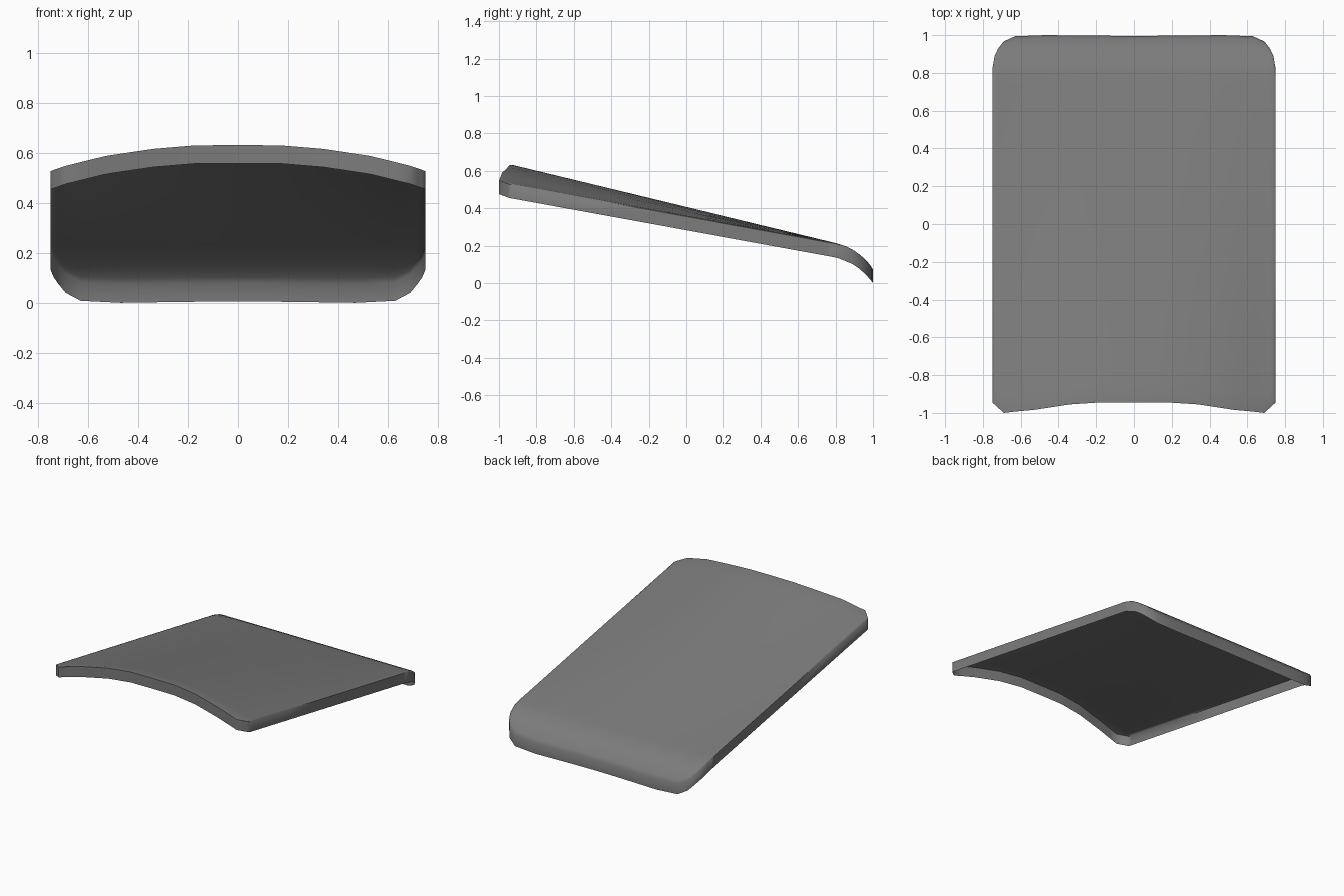
import bpy, bmesh

if "Cube" in bpy.data.objects:
    bpy.data.objects.remove(bpy.data.objects["Cube"])

# Half-outline and height profiles, read as (position, value)
FRONT = [(0, -.944), (.17, -.944), (.34, -.955), (.53, -.984), (.64, -.994),
         (.69, -1), (.72, -.972), (.75, -.945)]
BACK = [(0, .996), (.2, .997), (.47, 1), (.63, .994), (.705, .96), (.738, .89), (.75, .82)]
SPINE = [(-1, .649), (.8, .214), (.85, .199), (.89, .179), (.93, .152), (.96, .124),
         (.985, .097), (1, .077)]
EDGE = [(-1, .542), (.8, .214)] + SPINE[2:]
CROWN = [(0, 0), (.17, .01), (.34, .17), (.53, .5), (.69, .9), (.75, 1)]
DEPTH = .073
EASE = .004


def lerp_table(table, p):
    for (a, va), (b, vb) in zip(table, table[1:]):
        if p <= b:
            return va + (vb - va) * (p - a) / (b - a)
    return table[-1][1]


def height(x, y):
    f = lerp_table(CROWN, abs(x))
    return lerp_table(SPINE, y) * (1 - f) + lerp_table(EDGE, y) * f


# Crowned top sheet as a grid that follows the outline
half = [.17, .34, .47, .53, .63, .69, .72, .738, .75]
xs = [-x for x in reversed(half)] + [0] + half
ts = [0, .012, .05, .25, .5, .75, .87, .9, .922, .945, .965, .98, .992, 1]
bm = bmesh.new()
rows = []
for t in ts:
    row = []
    for x in xs:
        y = lerp_table(FRONT, abs(x)) * (1 - t) + lerp_table(BACK, abs(x)) * t
        row.append(bm.verts.new((x, y, height(x, y))))
    rows.append(row)
for r0, r1 in zip(rows, rows[1:]):
    for i in range(len(xs) - 1):
        bm.faces.new((r0[i], r0[i + 1], r1[i + 1], r1[i]))

# Open skirt dropped from the rim, with the rim eased slightly
rim = [e for e in bm.edges if e.is_boundary]
rim_verts = {v for e in rim for v in e.verts}
new = bmesh.ops.extrude_edge_only(bm, edges=rim)["geom"]
for v in new:
    if isinstance(v, bmesh.types.BMVert):
        v.co.z -= DEPTH + EASE
for v in rim_verts:
    v.co.z -= EASE
bmesh.ops.recalc_face_normals(bm, faces=bm.faces)
bm.normal_update()
if sum(f.normal.z for f in bm.faces) < 0:
    bmesh.ops.reverse_faces(bm, faces=bm.faces)

mesh = bpy.data.meshes.new("curved_panel")
bm.to_mesh(mesh)
bm.free()
panel = bpy.data.objects.new("curved_panel", mesh)
bpy.context.collection.objects.link(panel)

# Dark grey finish and soft shading around the corners
mat = bpy.data.materials.new("dark_grey")
mat.diffuse_color = (.2, .2, .2, 1)
mat.use_nodes = True
mat.node_tree.nodes["Principled BSDF"].inputs["Base Color"].default_value = mat.diffuse_color
mesh.materials.append(mat)
bpy.context.view_layer.objects.active = panel
panel.select_set(True)
bpy.ops.object.shade_smooth_by_angle(angle=1.15)
